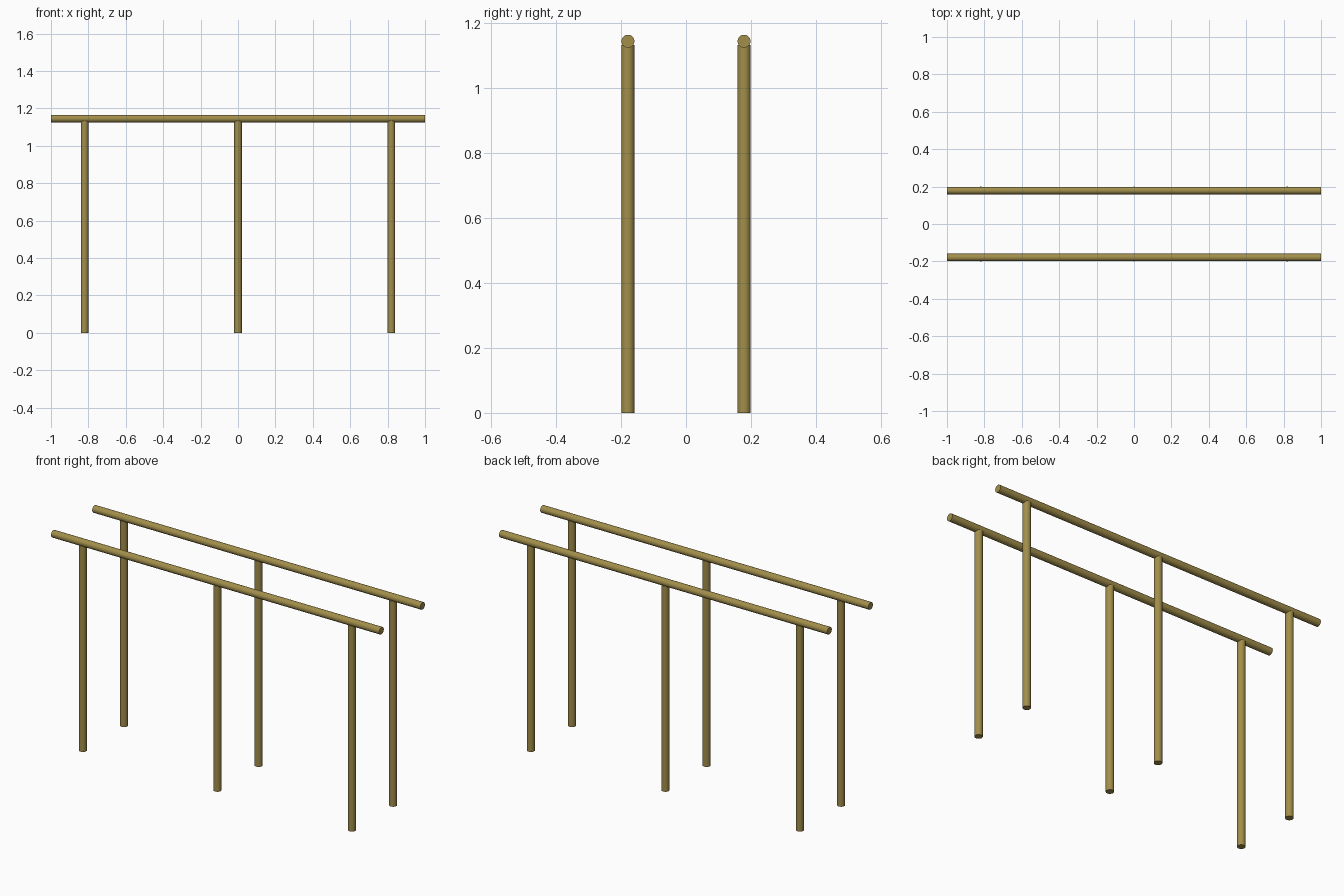
import bpy
import math

if "Cube" in bpy.data.objects:
    bpy.data.objects.remove(bpy.data.objects["Cube"])

RAIL_Y = 0.179      # half spacing of the two rails
RAIL_Z = 1.145      # rail axis height
RAIL_R = 0.020
POST_R = 0.0205
POST_TOP = 1.133    # posts run slightly into the rails

wood = bpy.data.materials.new("golden brown wood")
wood.diffuse_color = (0.36, 0.27, 0.07, 1.0)
wood.use_nodes = True
wood.node_tree.nodes["Principled BSDF"].inputs["Base Color"].default_value = wood.diffuse_color


def rod(name, location, radius, length, rotation=(0, 0, 0)):
    bpy.ops.mesh.primitive_cylinder_add(vertices=32, radius=radius, depth=length,
                                        location=location, rotation=rotation)
    obj = bpy.context.object
    obj.name = name
    obj.data.materials.append(wood)
    bpy.ops.object.shade_smooth_by_angle(angle=math.radians(35))
    return obj


for side, y in (("front", -RAIL_Y), ("back", RAIL_Y)):
    # Long horizontal hand rail
    rod(side + "_rail", (0, y, RAIL_Z), RAIL_R, 2.0, (0, math.pi / 2, 0))
    # Three upright posts below it
    for place, x in (("left", -0.82), ("middle", 0), ("right", 0.82)):
        rod(f"{side}_{place}_post", (x, y, POST_TOP / 2), POST_R, POST_TOP)
